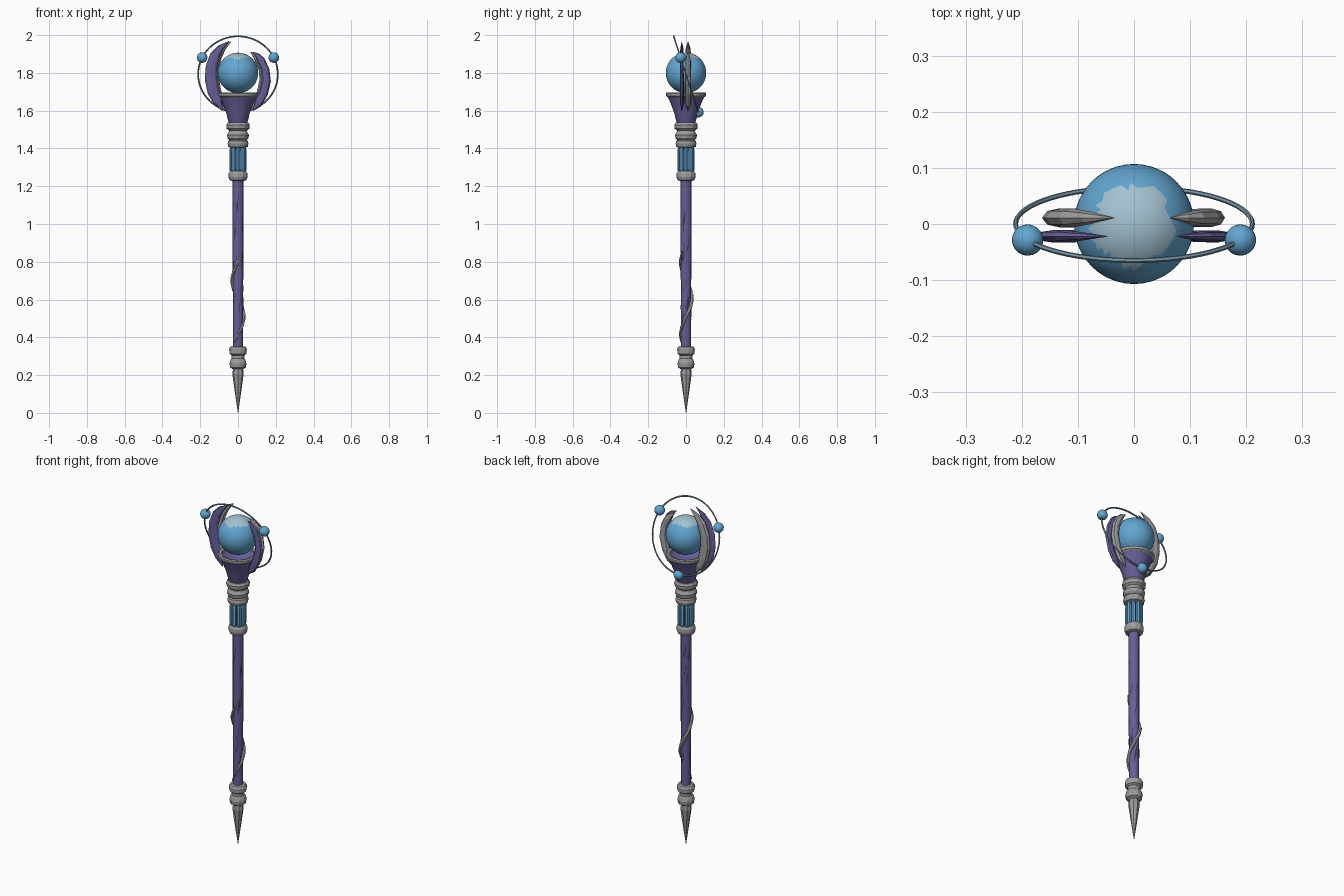
import bpy, bmesh, math, random
from mathutils import Vector, Matrix

cube = bpy.data.objects.get("Cube")
if cube:
    bpy.data.objects.remove(cube)
random.seed(4)
TAU = math.tau


def material(name, rgb):
    lin = [((c + 0.055) / 1.055) ** 2.4 for c in rgb]
    m = bpy.data.materials.new(name)
    m.use_nodes = True
    m.diffuse_color = (*lin, 1)
    m.node_tree.nodes["Principled BSDF"].inputs["Base Color"].default_value = (*lin, 1)
    return m


PURPLE = material("purple", (0.40, 0.37, 0.59))
DARK = material("dark purple", (0.22, 0.20, 0.34))
GREY = material("stone grey", (0.62, 0.62, 0.63))
BLUE = material("sky blue", (0.39, 0.65, 0.82))
PALE = material("pale blue", (0.64, 0.76, 0.82))
STEEL = material("blue steel", (0.48, 0.60, 0.67))


def finish(name, bm, *mats, smooth=None):
    bmesh.ops.recalc_face_normals(bm, faces=bm.faces)
    me = bpy.data.meshes.new(name)
    bm.to_mesh(me)
    bm.free()
    ob = bpy.data.objects.new(name, me)
    bpy.context.collection.objects.link(ob)
    for m in mats:
        me.materials.append(m)
    if smooth:
        bpy.ops.object.select_all(action="DESELECT")
        ob.select_set(True)
        bpy.context.view_layer.objects.active = ob
        bpy.ops.object.shade_smooth_by_angle(angle=math.radians(smooth))
    return ob


def loft(bm, rings, closed=False):
    """Skin a list of point rings, capping the ends unless closed."""
    vs = [[bm.verts.new(p) for p in r] for r in rings]
    n = len(vs[0])
    pairs = list(zip(vs, vs[1:])) + ([(vs[-1], vs[0])] if closed else [])
    for a, b in pairs:
        for i in range(n):
            j = (i + 1) % n
            bm.faces.new((a[i], a[j], b[j], b[i]))
    if not closed:
        bm.faces.new(vs[0])
        bm.faces.new(vs[-1])


def circle(r, z, n, cx=0, cy=0, phase=0):
    return [Vector((cx + r * math.cos(TAU * i / n + phase),
                    cy + r * math.sin(TAU * i / n + phase), z)) for i in range(n)]


def lathe(name, profile, sides, *mats, twist=0, smooth=None):
    bm = bmesh.new()
    loft(bm, [circle(r, z, sides, phase=twist * k - TAU / 4) for k, (r, z) in enumerate(profile)])
    return finish(name, bm, *mats, smooth=smooth)


def tube(name, path, radii, sides, mat, closed=False):
    bm = bmesh.new()
    rings = []
    for i, p in enumerate(path):
        if closed:
            t = path[(i + 1) % len(path)] - path[i - 1]
        else:
            t = path[min(i + 1, len(path) - 1)] - path[max(i - 1, 0)]
        out = (p - Vector((0, 0, p.z if not closed else 1.793))).normalized()
        side = t.normalized().cross(out)
        rings.append([p + radii[i] * (out * math.cos(TAU * k / sides) + side * math.sin(TAU * k / sides))
                      for k in range(sides)])
    loft(bm, rings, closed)
    return finish(name, bm, mat, smooth=50)


# Spike, collars and shaft
lathe("spike_tip", [(0.001, 0.0), (0.014, 0.09), (0.03, 0.205), (0.026, 0.24)], 8, GREY)
lathe("lower_collar", [(0.028, 0.232), (0.042, 0.24), (0.046, 0.262), (0.04, 0.282), (0.034, 0.288),
                       (0.034, 0.305), (0.046, 0.313), (0.048, 0.338), (0.042, 0.35), (0.026, 0.352)],
      12, GREY, twist=0.12)
lathe("shaft", [(0.027, 0.34), (0.028, 0.8), (0.028, 1.24)], 12, PURPLE, smooth=40)
lathe("middle_ring", [(0.03, 1.228), (0.045, 1.232), (0.051, 1.25), (0.05, 1.268), (0.042, 1.28), (0.03, 1.28)],
      12, GREY)
lathe("upper_collar", [(0.035, 1.403), (0.052, 1.408), (0.057, 1.425), (0.053, 1.44), (0.046, 1.445),
                       (0.056, 1.455), (0.059, 1.472), (0.05, 1.488), (0.049, 1.495), (0.061, 1.505),
                       (0.063, 1.525), (0.055, 1.538), (0.04, 1.54)], 12, GREY, twist=0.12)

# Dark grain slivers lying on the shaft
bm = bmesh.new()
for k in range(34):
    a, z, h = random.uniform(0, TAU), random.uniform(0.42, 1.14), random.uniform(0.02, 0.05)
    for da, dz in ((0, 0), (0.25, 0.03)):
        corners = [(0, -h), (0.09, 0), (0, h), (-0.09, 0)]
        bm.faces.new([bm.verts.new((0.0288 * math.cos(a + da + u), 0.0288 * math.sin(a + da + u), z + dz + v))
                      for u, v in corners])
finish("shaft_grain", bm, DARK)

# Crystal rods around a dark core
lathe("rod_core", [(0.03, 1.27), (0.03, 1.41)], 12, DARK)
bm = bmesh.new()
for k in range(8):
    a = TAU * k / 8 - TAU / 4
    loft(bm, [circle(r, z, 6, 0.033 * math.cos(a), 0.033 * math.sin(a), a)
              for r, z in ((0.008, 1.272), (0.0125, 1.29), (0.0125, 1.388), (0.008, 1.408))])
finish("crystal_rods", bm, BLUE)

# Vine winding up the shaft
steps = 36
path, radii = [], []
for i in range(steps + 1):
    t = i / steps
    z = 0.37 + 0.49 * t
    a = -TAU / 4 + TAU * (z - 0.41) / 0.39
    path.append(Vector((0.031 * math.cos(a), 0.031 * math.sin(a), z)))
    radii.append(0.002 + 0.008 * math.sin(math.pi * t) ** 0.6)
tube("vine", path, radii, 6, GREY)

# Cup with a grey rim and hollow top
lathe("cup", [(0.045, 1.53), (0.052, 1.545), (0.063, 1.59), (0.08, 1.635), (0.099, 1.68),
              (0.088, 1.684), (0.06, 1.66), (0.03, 1.65)], 24, PURPLE, smooth=40)
bm = bmesh.new()
rim = [(0.096, 1.671), (0.106, 1.678), (0.107, 1.692), (0.1, 1.697), (0.086, 1.693), (0.086, 1.675)]
loft(bm, [circle(r, z, 24) for r, z in rim], closed=True)
finish("cup_rim", bm, GREY)

# Orb with a pale cap
bm = bmesh.new()
bmesh.ops.create_icosphere(bm, subdivisions=4, radius=0.107, matrix=Matrix.Translation((0, 0, 1.8)))
cap = Vector((-0.03, -0.02, 1)).normalized()
for f in bm.faces:
    d = (f.calc_center_median() - Vector((0, 0, 1.8))).normalized()
    f.material_index = int(d.dot(cap) > 0.73 + 0.04 * math.sin(5 * math.atan2(d.y, d.x)))
finish("orb", bm, BLUE, PALE, smooth=30)

# Tilted orbit ring with three beads
RING_R, TILT = 0.211, math.radians(18)


def orbit(a):
    return Vector((RING_R * math.cos(a), -RING_R * math.sin(a) * math.sin(TILT),
                   1.793 + RING_R * math.sin(a) * math.cos(TILT)))


tube("orbit_ring", [orbit(TAU * i / 64) for i in range(64)], [0.0045] * 64, 6, STEEL, closed=True)
for name, deg in (("left_bead", 26), ("right_bead", 154), ("back_bead", 270)):
    bm = bmesh.new()
    bmesh.ops.create_icosphere(bm, subdivisions=3, radius=0.028,
                               matrix=Matrix.Translation(orbit(math.radians(deg))))
    finish(name, bm, BLUE, smooth=30)


# Claws: curved blades with lens sections, from (outer x, inner x, z) stations
def claw(name, stations, sign, y, depth, mat, inset=0.0):
    bm = bmesh.new()
    rings = []
    for k, (xo, xi, z_out, z_in) in enumerate(stations):
        a = Vector((sign * (xo - inset), y, z_out))
        b = Vector((sign * (xi - inset), y, z_in))
        mid, half = (a + b) / 2, (a - b) / 2
        d = depth * min(1, half.length / 0.025)
        rings.append([mid + half * math.cos(TAU * i / 8) + Vector((0, d * math.sin(TAU * i / 8), 0))
                      for i in range(8)])
    loft(bm, rings)
    finish(name, bm, mat)


TALL = [(0.084, 0.080, 1.598, 1.603), (0.128, 0.085, 1.635, 1.66), (0.160, 0.102, 1.69, 1.71),
        (0.176, 0.113, 1.765, 1.775), (0.170, 0.112, 1.84, 1.83), (0.145, 0.098, 1.905, 1.88),
        (0.105, 0.078, 1.945, 1.925), (0.048, 0.047, 1.968, 1.966)]
SHORT = [(0.080, 0.078, 1.598, 1.603), (0.125, 0.090, 1.625, 1.655), (0.158, 0.112, 1.685, 1.70),
         (0.174, 0.126, 1.755, 1.765), (0.165, 0.122, 1.825, 1.815), (0.138, 0.105, 1.88, 1.855),
         (0.110, 0.092, 1.903, 1.885), (0.077, 0.076, 1.912, 1.910)]
for side, sign, shape in (("right", -1, TALL), ("left", 1, SHORT)):
    claw(side + "_front_claw", shape, sign, -0.022, 0.011, PURPLE)
    claw(side + "_back_claw", shape, sign, 0.011, 0.017, GREY, inset=0.012)
